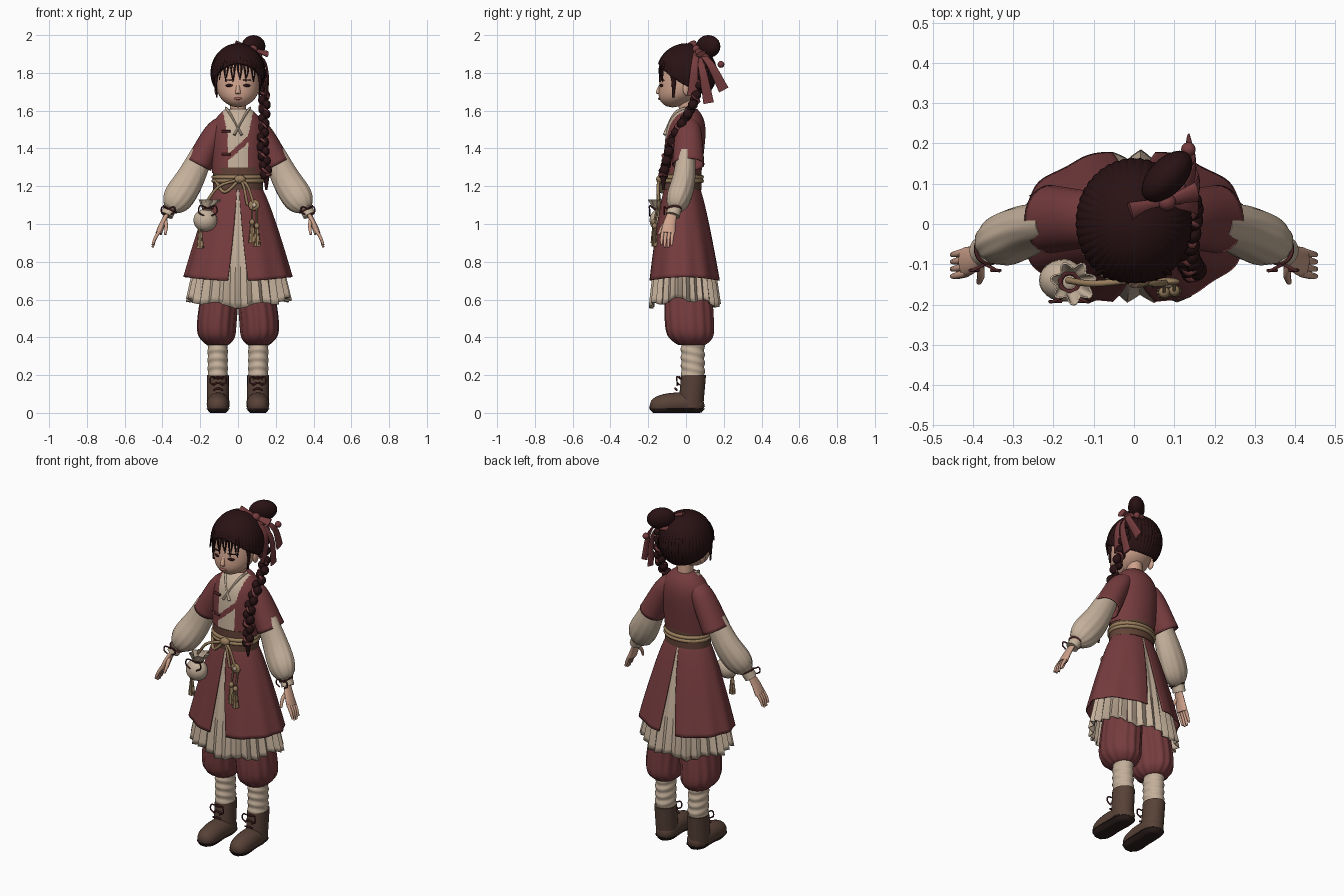
import bpy, bmesh, math
from math import sin, cos, pi, sqrt, tau
from mathutils import Vector

if "Cube" in bpy.data.objects:
    bpy.data.objects.remove(bpy.data.objects["Cube"])


def material(name, *rgb):
    made = bpy.data.materials.new(name)
    made.use_nodes = True
    made.diffuse_color = (*rgb, 1)
    made.node_tree.nodes["Principled BSDF"].inputs["Base Color"].default_value = (*rgb, 1)
    return made


RED = material("red cloth", .18, .045, .048)
CREAM = material("cream linen", .56, .44, .33)
SKIN = material("skin", .62, .36, .26)
HAIR = material("dark hair", .022, .006, .007)
BOOT = material("boot leather", .095, .053, .038)
BELT = material("belt leather", .12, .055, .037)
TAN = material("tan cord", .32, .21, .11)
SOLE = material("dark sole", .025, .014, .012)
CORD = material("maroon cord", .085, .02, .022)
LIPS = material("lips", .42, .13, .11)
BACKWARD, UP = Vector((0, 1, 0)), Vector((0, 0, 1))


def spline(points, t):
    """Smooth path through the points, t from 0 to 1."""
    pts = [Vector(p) for p in points]
    last = len(pts) - 1
    pts = [2 * pts[0] - pts[1], *pts, 2 * pts[-1] - pts[-2]]
    x = min(max(t, 0), 1) * last
    i = min(int(x), last - 1)
    f = x - i
    p, q, r, s = pts[i:i + 4]
    return q + f / 2 * (r - p + f * (2 * p - 5 * q + 4 * r - s + f * (3 * (q - r) + s - p)))


def surf(name, point, columns, rows, mat, wrap=True, cap=False, mirror=False, thick=0, second=None, rule=None):
    """Grid surface from point(u, v); rule(face centre) picks the second colour."""
    bm = bmesh.new()
    across = columns if wrap else columns + 1
    grid = [[bm.verts.new(point(i / columns, j / rows)) for i in range(across)] for j in range(rows + 1)]
    for low, high in zip(grid, grid[1:]):
        for i in range(columns):
            k = (i + 1) % across
            bm.faces.new((low[i], low[k], high[k], high[i]))
    if cap:
        bm.faces.new(grid[0][::-1])
        bm.faces.new(grid[-1])
    bmesh.ops.remove_doubles(bm, verts=bm.verts, dist=1e-5)
    bmesh.ops.recalc_face_normals(bm, faces=bm.faces)
    for face in bm.faces:
        face.smooth = True
        if rule and rule(face.calc_center_median()):
            face.material_index = 1
    mesh = bpy.data.meshes.new(name)
    bm.to_mesh(mesh)
    bm.free()
    mesh.materials.append(mat)
    if second:
        mesh.materials.append(second)
    mesh.set_sharp_from_angle(angle=math.radians(50))
    ob = bpy.data.objects.new(name, mesh)
    bpy.context.collection.objects.link(ob)
    if thick:
        ob.modifiers.new("Thickness", "SOLIDIFY").thickness = thick
    if mirror:
        ob.modifiers.new("Mirror", "MIRROR").use_mirror_merge = False


def even(v):
    return 1


def taper(v):
    return 1 - .7 * v


def flare(v):
    return .4 + .6 * v


def rounded(v):
    return sqrt(max(0, 1 - (2 * v - 1)**4))


def loft(name, path, width, depth, mat, profile=even, folds=None, ref=BACKWARD, level=False,
         fit=None, columns=24, rows=20, cap=True, **extra):
    """Elliptic rings along a path, sized by profile(v); level keeps the rings flat."""
    def point(u, v):
        angle = tau * u
        along = UP if level else (spline(path, v + .01) - spline(path, v - .01)).normalized()
        side = ref.cross(along).normalized()
        size = profile(v) * (1 + folds(angle, v) if folds else 1)
        co = spline(path, v) + size * (side * cos(angle) * width + along.cross(side) * sin(angle) * depth)
        return fit(co) if fit else co
    surf(name, point, columns, rows, mat, cap=cap, **extra)


def ball(name, centre, radii, mat, turn=0, **extra):
    def point(u, v):
        x, y = radii[0] * sin(pi * v) * cos(tau * u), radii[1] * sin(pi * v) * sin(tau * u)
        return Vector(centre) + Vector((x * cos(turn) - y * sin(turn), x * sin(turn) + y * cos(turn), radii[2] * cos(pi * v)))
    surf(name, point, 24, 12, mat, **extra)


def cord(name, path, radius, mat, **extra):
    loft(name, path, radius, radius, mat, ref=Vector((.3, .9, .2)), columns=8, rows=6 * len(path), **extra)


def hoop(name, centre, width, depth, radius, mat, tilt=0, **extra):
    def point(u, v):
        x, y = (width + radius * cos(tau * v)) * cos(tau * u), (depth + radius * cos(tau * v)) * sin(tau * u)
        return Vector(centre) + Vector((x, y, radius * sin(tau * v) + tilt * x))
    surf(name, point, 40, 8, mat, **extra)


def bow(name, centre, size, **extra):
    """Two hanging loops tied at the centre."""
    knot = Vector(centre)
    for side in (-size, size):
        cord(name, [knot, knot + Vector((side, -size / 2, size / 3)), knot + Vector((1.2 * side, -size / 2, -size / 2)),
                    knot + Vector((side / 2, -size / 2, -size))], .004, CORD, **extra)


# Boots with soles and laces
toe_to_heel = dict(path=[(.1, .1, .035), (.105, -.04, .05), (.107, -.195, .03)], width=.06, depth=.058,
                   profile=rounded, ref=UP, mirror=True)
loft("boot_feet", mat=BOOT, fit=lambda p: Vector((p.x, p.y, max(p.z, .012))), **toe_to_heel)
loft("boot_soles", mat=SOLE, fit=lambda p: Vector((p.x, p.y, min(max(p.z, 0), .022))),
     folds=lambda angle, v: .05, **toe_to_heel)
loft("boot_shafts", [(.105, .025, .03), (.107, .04, .2)], .058, .066, BOOT, level=True, mirror=True)
for row in range(4):
    y, z = -.07 + .012 * row, .09 + .03 * row
    cord("boot_lace", [(.08, y + .01, z), (.105, y, z + .01), (.13, y + .01, z)], .005, CORD, mirror=True)
bow("boot_bow", (.105, -.03, .18), .035, mirror=True)

# Leg wraps and gathered trousers
loft("leg_wraps", [(.107, .037, .18), (.108, .035, .39)], .053, .062, CREAM, level=True, mirror=True, rows=60,
     folds=lambda angle, v: .04 * sin(30 * v + 2 * sin(angle)))
loft("trousers", [(.08, .01, .75), (.112, .018, .48), (.108, .03, .36)], .103, .128, RED, level=True, mirror=True,
     columns=84, profile=lambda v: .9 + .1 * sin(pi * v) - .35 * v**8, folds=lambda angle, v: .025 * sin(14 * angle))


# Pleated underskirt and split overskirt
def skirt(angle, v, length, spread, fold):
    out = spread * v**.8
    return Vector(((.12 + out) * (1 + fold * v) * cos(angle),
                   -.02 + .012 * v + (.09 + .62 * out) * (1 + fold * v) * sin(angle), 1.2 - length * v))


def underskirt(u, v):
    angle = tau * u
    pleat = math.asin(sin(26 * angle)) / 26 + .02 * sin(5 * angle + 1)
    dip = v**4 * (.035 * sin(angle)**2 + .012 * sin(7 * angle))
    return skirt(angle, v, .6, .145, pleat) - UP * dip


def overskirt(u, v):
    angle = (2 * u - 1) * (pi / 2 - .04 - .15 * v)
    return skirt(angle, v, .5, .165, .018 * sin(11 * angle + 1)) + UP * .02 * v * cos(angle)**2


surf("underskirt", underskirt, 208, 24, CREAM, thick=.004)
surf("overskirt_panels", overskirt, 64, 24, RED, wrap=False, thick=.006, mirror=True)


# Jacket, open at the front over the shirt, with a slanting band
def shirt_front(c):
    edge = .055 + max(0, c.z - 1.47) * .2
    return c.y < 0 and abs(c.x) < edge and c.z > 1.28 and abs(c.z - 1.4 - .9 * c.x) > .018


loft("jacket_body", [(0, -.02, 1.27), (0, .01, 1.61)], .145, .108, RED, level=True, columns=144, rows=70,
     profile=lambda v: .94 + .1 * v - .6 * v**6, second=CREAM, rule=shirt_front)
loft("jacket_sleeves", [(.06, .01, 1.53), (.12, .012, 1.48), (.208, .012, 1.315)], .06, .07, RED,
     profile=lambda v: .8 + .42 * v, cap=False, thick=.006, mirror=True)
for side in (-1, 1):
    loft("shirt_collar", [(.06 * side, 0, 1.61), (.04 * side, -.055, 1.58), (-.02 * side, -.108, 1.47)],
         .007, .015, CREAM)
    z = 1.43 + .06 * side
    cord("jacket_toggle", [(-.085, -.097, z), (-.06, -.106, z), (-.04, -.11, z)], .007, CORD)

# Puffed shirt sleeves with tied cuffs
loft("shirt_sleeves", [(.19, 0, 1.37), (.265, -.015, 1.22), (.36, -.06, 1.075)], .09, .072, CREAM, mirror=True,
     columns=60, profile=lambda v: (.68 + .37 * v) * (1 - .65 * v**8), folds=lambda angle, v: .025 * v * sin(12 * angle))
loft("cuffs", [(.36, -.06, 1.08), (.378, -.07, 1.045)], .034, .037, CREAM, mirror=True)
hoop("wrist_ties", (.36, -.062, 1.078), .032, .035, .006, CORD, tilt=.5, mirror=True)
bow("wrist_bow", (.37, -.1, 1.08), .03, mirror=True)

# Hands
loft("palms", [(.368, -.068, 1.07), (.4, -.088, 1), (.42, -.095, .95)], .017, .037, SKIN, mirror=True,
     profile=lambda v: 1 - .4 * (1 - v)**2)
for finger in range(4):
    y, reach = -.122 + .018 * finger, .075 + .015 * sin(finger)
    cord("finger", [(.415, y, .965), (.438, y - .006, .925), (.452, y - .008, .965 - reach)], .01, SKIN,
         profile=lambda v: 1 - .4 * v**2, mirror=True)
cord("thumb", [(.385, -.095, 1.02), (.38, -.125, .985), (.385, -.145, .945)], .011, SKIN,
     profile=lambda v: 1 - .4 * v**2, mirror=True)

# Neck, head and face
loft("neck", [(0, .01, 1.55), (0, 0, 1.7)], .043, .044, SKIN, level=True)
loft("head", [(0, -.072, 1.617), (0, -.03, 1.72), (0, 0, 1.92)], .114, .116, SKIN, level=True, columns=40,
     rows=32, profile=lambda v: sqrt(sin(.82 * pi * v)))
loft("nose", [(0, -.13, 1.75), (0, -.147, 1.7), (0, -.138, 1.688)], .014, .013, SKIN, level=True,
     profile=lambda v: .5 + .5 * sin(2 * v))
ball("ears", (.113, .005, 1.715), (.012, .022, .035), SKIN, mirror=True)
ball("eyes", (.046, -.13, 1.733), (.021, .007, .008), HAIR, turn=.35, mirror=True)
ball("eyebrows", (.046, -.124, 1.762), (.025, .008, .004), HAIR, turn=.35, mirror=True)
ball("mouth", (0, -.141, 1.664), (.022, .007, .007), LIPS)


# Hair cap, fringe wisps and side locks
def hair_cap(u, v):
    angle = tau * u
    front = .5 - .5 * sin(angle)
    polar = v * (2.45 - .7 * front - .5 * front**3)
    out = sin(polar) * (1 + .012 * sin(44 * angle) * sin(polar))
    return (.132 * out * cos(angle), .004 + .147 * out * sin(angle), 1.8 + .145 * cos(polar))


surf("hair_cap", hair_cap, 176, 28, HAIR, thick=-.012)
for wisp in range(-5, 6):
    x = .018 * wisp
    y = -.02 - .12 * sqrt(1 - (8 * x)**2 / 2)
    cord("fringe_wisp", [(.8 * x, y + .012, 1.865), (x, y, 1.82), (x + .008 * (-1)**wisp, y, 1.775 - .012 * (wisp % 3))],
         .008, HAIR, profile=taper)
loft("side_locks", [(.105, -.075, 1.82), (.117, -.065, 1.76), (.113, -.068, 1.67)], .012, .02, HAIR,
     profile=taper, mirror=True)

# Bun with its band
ball("hair_bun", (.082, .118, 1.94), (.078, .045, .06), HAIR, turn=.8)
hoop("bun_band", (.07, .085, 1.89), .045, .045, .014, RED)

# Braid falling over the left shoulder, wound with ribbon
braid = [(.11, .09, 1.84), (.14, .04, 1.64), (.13, -.07, 1.45), (.15, -.12, 1.26)]
for knot in range(24):
    centre = spline(braid, knot / 23) + Vector((.011 * (-1)**knot, 0, 0))
    ball("braid_knot", centre, (.022, .026, .026), HAIR)
cord("braid_ribbon", [spline(braid, k / 22) + .026 * Vector((cos(2 * k), sin(2 * k), 0)) for k in range(23)], .007, RED)
hoop("braid_tie", braid[-1], .016, .016, .008, RED)
loft("braid_tip", [braid[-1], (.15, -.12, 1.18)], .018, .018, HAIR, profile=taper)

# Hair ribbon with tails, loops and a bobble
bow_knot = Vector((.08, .055, 1.925))
for name, tip in (("side_tail", (.145, .035, 1.68)), ("back_tail", (.135, .2, 1.71)), ("mid_tail", (.15, .12, 1.64))):
    bend = bow_knot.lerp(Vector(tip), .5) + Vector((.04, 0, .03))
    loft(name, [bow_knot, bend, tip], .006, .028, RED, profile=flare)
for name, tip in (("front_loop", (-.01, .03, 1.955)), ("side_loop", (.155, .08, 1.9))):
    loft(name, [bow_knot, tip], .014, .026, RED, profile=flare, ref=Vector((0, .9, .4)))
ball("ribbon_knot", bow_knot, (.024, .022, .022), RED)
ball("ribbon_bobble", (.135, .185, 1.845), (.018, .018, .018), RED)

# Belt with cords
loft("belt", [(0, -.02, 1.18), (0, -.02, 1.3)], .133, .103, BELT, level=True, columns=48)
for z in (1.228, 1.248):
    hoop("belt_cord", (0, -.02, z), .13, .104, .011, TAN)
belt_knot = Vector((.01, -.138, 1.237))
ball("belt_knot", belt_knot, (.03, .02, .022), TAN)
for end in ((.085, -.145, 1.1), (-.165, -.14, 1.12), (.05, -.15, 1.1)):
    cord("hanging_cord", [belt_knot, (end[0] * .6, -.148, 1.2), end], .008, TAN)
cord("draped_cord", [(-.12, -.07, 1.23), (-.07, -.128, 1.17), belt_knot], .009, TAN)

# Medallion and tassels
ball("medallion", (.085, -.143, 1.1), (.03, .01, .03), TAN)
ball("medallion_centre", (.085, -.152, 1.1), (.012, .006, .012), CREAM)
for x, y, z in ((.075, -.17, 1.01), (.1, -.166, .99), (-.2, -.15, .98)):
    cord("tassel_cord", [(x, y + .02, z + .09), (x, y, z)], .005, TAN)
    ball("tassel_head", (x, y, z), (.014, .014, .016), TAN)
    loft("tassel", [(x, y, z), (x, y, z - .11)], .019, .016, TAN, profile=flare, level=True, columns=30,
         folds=lambda angle, v: .1 * sin(10 * angle))

# Drawstring pouch with a ruffled mouth
ball("pouch", (-.173, -.14, 1.02), (.063, .053, .06), CREAM)
loft("pouch_ruffle", [(-.165, -.143, 1.07), (-.15, -.147, 1.13)], .047, .044, CREAM, profile=flare, level=True,
     cap=False, thick=.004, columns=56, folds=lambda angle, v: .2 * v * sin(7 * angle))
hoop("pouch_tie", (-.16, -.145, 1.083), .024, .024, .007, CORD)
bow("pouch_bow", (-.16, -.172, 1.083), .04)
